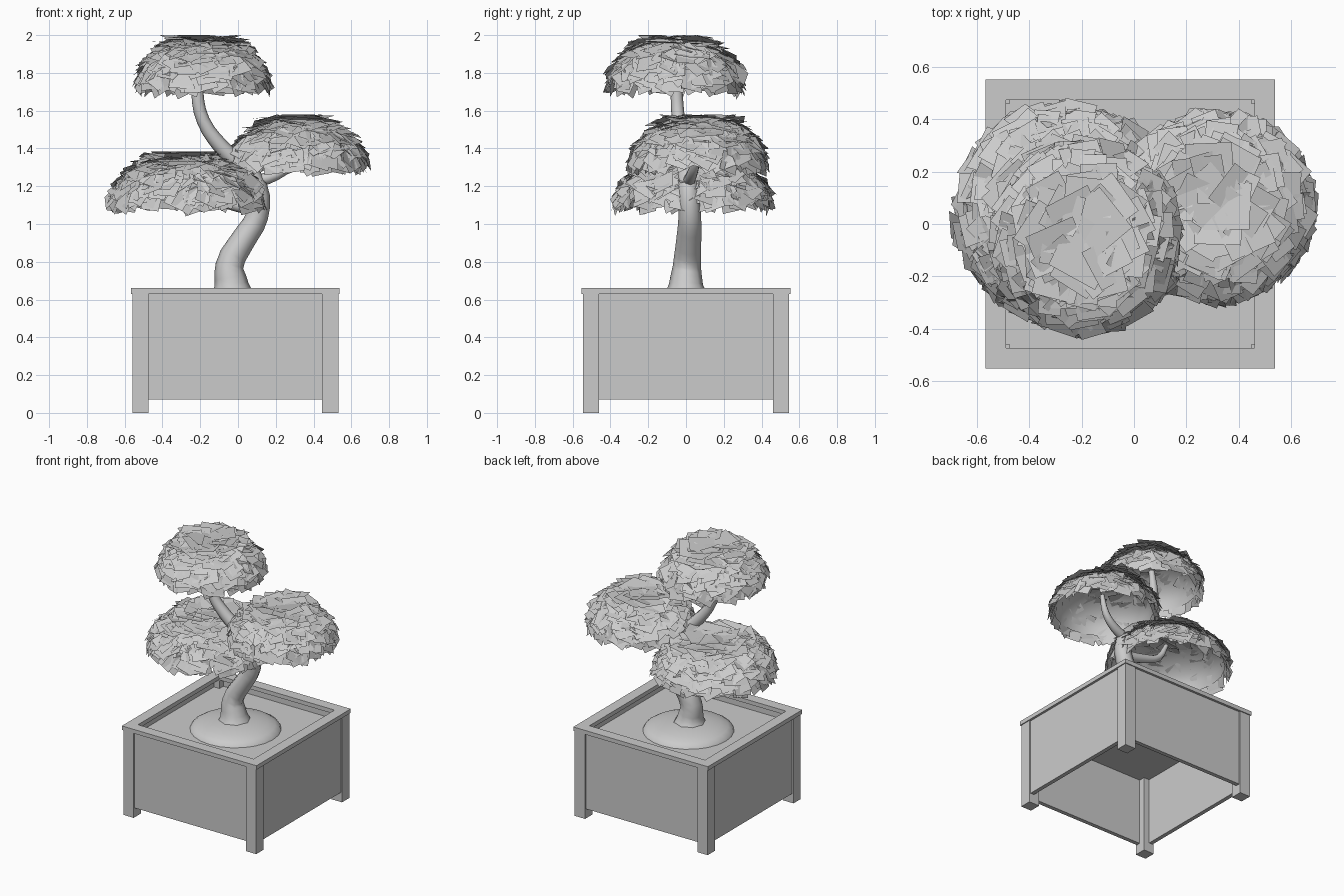
import bpy, bmesh, math, random
from mathutils import Vector, Matrix

if "Cube" in bpy.data.objects:
    bpy.data.objects.remove(bpy.data.objects["Cube"])

random.seed(4)
CX = -0.014   # planter centre in x


def make_object(name, bm, smooth=False):
    mesh = bpy.data.meshes.new(name)
    bm.to_mesh(mesh)
    bm.free()
    ob = bpy.data.objects.new(name, mesh)
    bpy.context.collection.objects.link(ob)
    if smooth:
        for p in mesh.polygons:
            p.use_smooth = True
    return ob


def box(name, x0, x1, y0, y1, z0, z1):
    bm = bmesh.new()
    m = Matrix.Translation(((x0 + x1) / 2 + CX, (y0 + y1) / 2, (z0 + z1) / 2)) \
        @ Matrix.Diagonal((x1 - x0, y1 - y0, z1 - z0, 1))
    bmesh.ops.create_cube(bm, size=1, matrix=m)
    return make_object(name, bm)


# Planter: corner legs, recessed panels, top rim
OUT, IN = 0.545, 0.46
for sx in (-1, 1):
    for sy in (-1, 1):
        xs, ys = sorted((sx * OUT, sx * IN)), sorted((sy * OUT, sy * IN))
        box("planter_leg", *xs, *ys, 0, 0.632)
for s in (-1, 1):
    a, b = sorted((s * 0.535, s * 0.505))
    box("planter_panel_x", a, b, -IN, IN, 0.07, 0.632)
    box("planter_panel_y", -IN, IN, a, b, 0.07, 0.632)
    a, b = sorted((s * 0.552, s * 0.474))
    box("planter_rim_x", a, b, -0.552, 0.552, 0.63, 0.66)
    box("planter_rim_y", -0.474, 0.474, a, b, 0.63, 0.66)

# Soil sheet with a rounded mound under the trunk
box("soil", -0.51, 0.51, -0.51, 0.51, 0.56, 0.575)
bm = bmesh.new()
bmesh.ops.create_uvsphere(bm, u_segments=24, v_segments=12, radius=1)
bmesh.ops.delete(bm, geom=[v for v in bm.verts if v.co.z < -0.01], context='VERTS')
bmesh.ops.transform(bm, verts=bm.verts,
                    matrix=Matrix.Translation((-0.02, 0, 0.57)) @ Matrix.Diagonal((0.31, 0.31, 0.08, 1)))
make_object("soil_mound", bm, True)


# Trunk and branches: tapered tubes along a path of (x, y, z, radius)
def limb(name, pts):
    cu = bpy.data.curves.new(name, 'CURVE')
    cu.dimensions = '3D'
    cu.bevel_depth = 1
    cu.bevel_resolution = 2
    cu.resolution_u = 3
    cu.use_fill_caps = True
    sp = cu.splines.new('BEZIER')
    sp.bezier_points.add(len(pts) - 1)
    for bp, p in zip(sp.bezier_points, pts):
        bp.co = p[:3]
        bp.radius = p[3]
        bp.handle_left_type = bp.handle_right_type = 'AUTO'
    ob = bpy.data.objects.new(name, cu)
    bpy.context.collection.objects.link(ob)
    bpy.ops.object.select_all(action='DESELECT')
    ob.select_set(True)
    bpy.context.view_layer.objects.active = ob
    bpy.ops.object.convert(target='MESH')
    bpy.ops.object.shade_smooth_by_angle(angle=math.radians(50))


limb("trunk", [(-0.03, 0, 0.61, 0.125), (-0.035, 0, 0.68, 0.09), (-0.045, 0.005, 0.78, 0.074),
               (0.03, 0.015, 0.92, 0.066), (0.1, 0.02, 1.04, 0.06), (0.1, 0.01, 1.2, 0.055),
               (0.01, 0, 1.31, 0.048), (-0.09, -0.02, 1.41, 0.042), (-0.185, -0.04, 1.55, 0.035),
               (-0.215, -0.05, 1.7, 0.032), (-0.2, -0.055, 1.88, 0.02)])
limb("left_branch", [(0.1, 0.02, 1.08, 0.04), (-0.05, 0.03, 1.11, 0.032),
                     (-0.18, 0.04, 1.16, 0.025), (-0.25, 0.04, 1.28, 0.015)])
limb("right_branch", [(0.07, 0.01, 1.22, 0.035), (0.2, 0.03, 1.26, 0.03),
                      (0.29, 0.05, 1.33, 0.024), (0.33, 0.06, 1.45, 0.015)])


# Foliage pads: open dome with overlapping leaf cards
def foliage(name, cx, cy, rx, ry, z0, z1, count=330):
    zb = z0 + 0.085                    # dome rim height
    ax, ay, h = rx - 0.045, ry - 0.045, z1 - zb - 0.03
    bm = bmesh.new()
    bmesh.ops.create_uvsphere(bm, u_segments=20, v_segments=12, radius=1)
    bmesh.ops.delete(bm, geom=[v for v in bm.verts if v.co.z < -0.01], context='VERTS')
    bmesh.ops.transform(bm, verts=bm.verts,
                        matrix=Matrix.Translation((cx, cy, zb)) @ Matrix.Diagonal((ax, ay, h, 1)))
    make_object(name + "_dome", bm, True)

    bm = bmesh.new()
    for i in range(count):
        # even spiral over the dome with jitter
        u = 1 - (i + 0.5) / count
        ang = i * 2.39996 + random.uniform(-0.2, 0.2)
        r = math.sqrt(1 - u * u)
        c, s = math.cos(ang), math.sin(ang)
        pos = Vector((cx + ax * r * c, cy + ay * r * s, zb + h * u))
        n = Vector((r * c / ax, r * s / ay, u / h)).normalized()
        side = Vector((-s, c, 0))
        down = side.cross(n).normalized()
        if down.z > 0:
            down.negate()
        # tip lifts off the dome, with random tilt and twist
        rot = Matrix.Rotation(random.uniform(-0.6, 0.6), 3, n) \
            @ Matrix.Rotation(random.uniform(-0.25, 0.25), 3, down)
        lift = random.uniform(-0.05, 0.45)
        d = rot @ (down + n * lift).normalized()
        w = rot @ side
        size = random.uniform(0.085, 0.125) + 0.09 * max(0, u - 0.75) / 0.25
        pos += n * random.uniform(0.0, 0.018)
        vs = []
        for a, b in ((-0.5, -0.4), (0.5, -0.4), (0.5, 0.6), (-0.5, 0.6)):
            p = pos + w * a * size + d * b * size
            p.z = min(max(p.z, z0), z1)
            vs.append(bm.verts.new(p))
        bm.faces.new(vs)
    make_object(name + "_leaves", bm)


foliage("top_foliage", -0.185, -0.055, 0.37, 0.38, 1.66, 2.0)
foliage("right_foliage", 0.32, 0.065, 0.38, 0.38, 1.24, 1.58)
foliage("left_foliage", -0.265, 0.04, 0.43, 0.43, 1.04, 1.385, 400)
